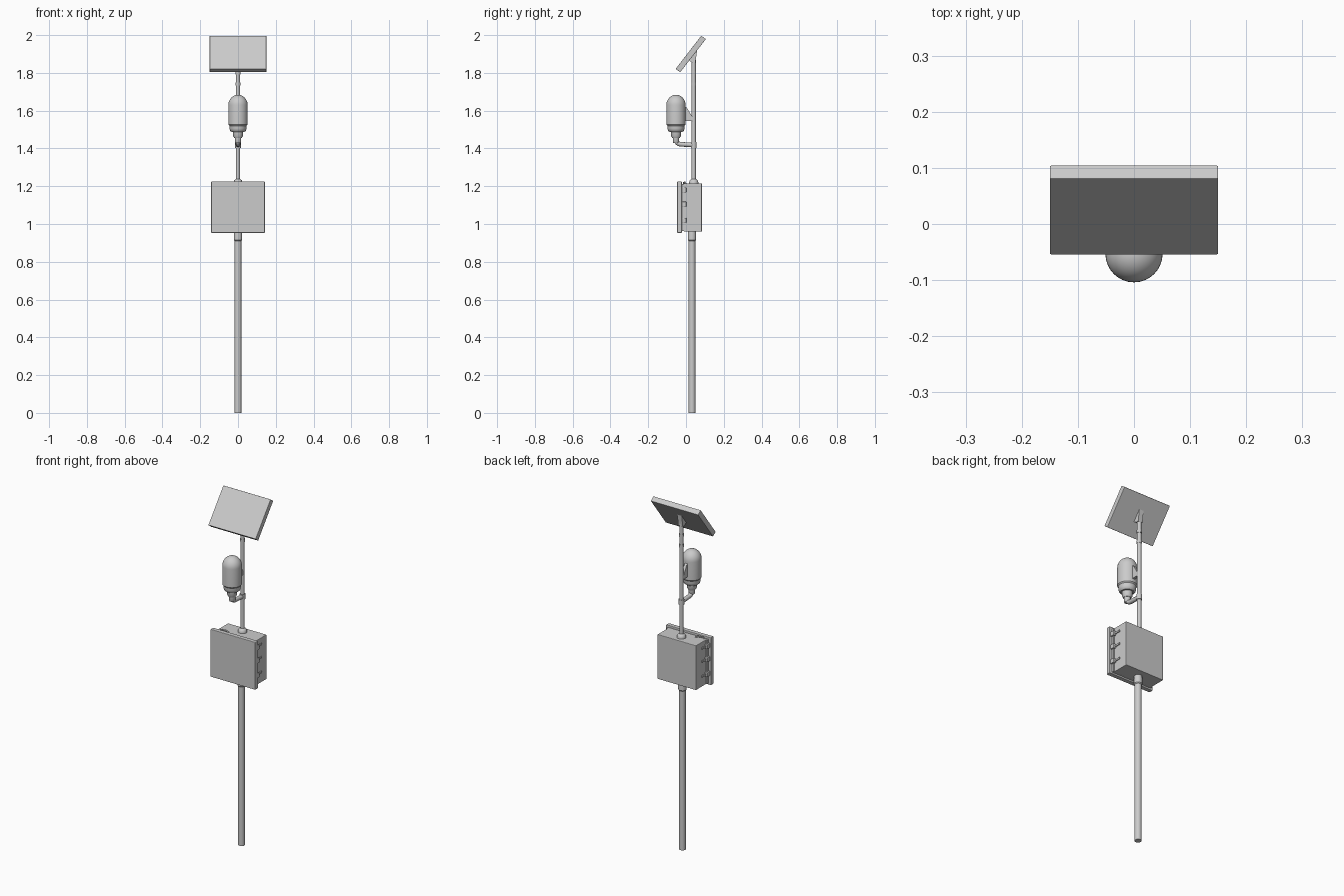
import bpy, bmesh, math
from mathutils import Vector

if "Cube" in bpy.data.objects:
    bpy.data.objects.remove(bpy.data.objects["Cube"])


def smooth(ob, angle=35):
    bpy.ops.object.select_all(action='DESELECT')
    ob.select_set(True)
    bpy.context.view_layer.objects.active = ob
    bpy.ops.object.shade_smooth_by_angle(angle=math.radians(angle))


def box(name, lo, hi, bevel=0.0):
    lo, hi = Vector(lo), Vector(hi)
    bpy.ops.mesh.primitive_cube_add(size=1, location=(lo + hi) / 2)
    ob = bpy.context.object
    ob.name = name
    ob.scale = hi - lo
    bpy.ops.object.transform_apply(location=False, rotation=False, scale=True)
    if bevel:
        mod = ob.modifiers.new("edge", 'BEVEL')
        mod.width, mod.segments = bevel, 2
    return ob


def lathe(name, x, y, profile, sides=32):
    # profile is a list of (radius, z), closed with caps at both ends
    bm = bmesh.new()
    rings = []
    for r, z in profile:
        rings.append([bm.verts.new((x + r * math.cos(2 * math.pi * i / sides),
                                    y + r * math.sin(2 * math.pi * i / sides), z))
                      for i in range(sides)])
    for a, b in zip(rings, rings[1:]):
        for i in range(sides):
            j = (i + 1) % sides
            bm.faces.new((a[i], a[j], b[j], b[i]))
    bm.faces.new(rings[0][::-1])
    bm.faces.new(rings[-1])
    me = bpy.data.meshes.new(name)
    bm.to_mesh(me)
    bm.free()
    ob = bpy.data.objects.new(name, me)
    bpy.context.collection.objects.link(ob)
    smooth(ob)
    return ob


def tube(name, points, radius):
    cu = bpy.data.curves.new(name, 'CURVE')
    cu.dimensions = '3D'
    cu.bevel_depth, cu.bevel_resolution, cu.use_fill_caps = radius, 4, True
    sp = cu.splines.new('POLY')
    sp.points.add(len(points) - 1)
    for p, co in zip(sp.points, points):
        p.co = (*co, 1)
    ob = bpy.data.objects.new(name, cu)
    bpy.context.collection.objects.link(ob)
    bpy.ops.object.select_all(action='DESELECT')
    ob.select_set(True)
    bpy.context.view_layer.objects.active = ob
    bpy.ops.object.convert(target='MESH')
    smooth(bpy.context.object, 50)


# Poles: thick lower post with collar, thin upper mast
lathe("lower_post", 0, 0.032, [(0.018, 0), (0.018, 0.91), (0.022, 0.915),
                               (0.022, 0.945), (0.02, 0.965)], 24)
lathe("upper_mast", 0, 0.041, [(0.011, 1.2), (0.011, 1.893)], 20)
lathe("mast_socket", 0, 0.041, [(0.024, 1.21), (0.024, 1.222), (0.02, 1.232), (0.012, 1.238)])
for i, z in enumerate((1.74, 1.80)):
    lathe(f"mast_clamp_{i}", 0, 0.041, [(0.013, z - 0.008), (0.013, z + 0.008)], 20)

# Equipment cabinet: body, gasket rim and oversized door
box("cabinet_body", (-0.122, -0.012, 0.96), (0.122, 0.084, 1.215), 0.003)
box("cabinet_gasket", (-0.128, -0.026, 0.962), (0.128, -0.008, 1.213))
box("cabinet_door", (-0.142, -0.047, 0.953), (0.142, -0.022, 1.225), 0.003)

# Latches on both cabinet sides
for side, s in (("left", -1), ("right", 1)):
    for i, z in enumerate((1.02, 1.105, 1.18)):
        xs = sorted((s * 0.118, s * 0.137))
        box(f"latch_{side}_{i}", (xs[0], -0.024, z - 0.013), (xs[1], 0.002, z + 0.013), 0.003)
        xs = sorted((s * 0.118, s * 0.127))
        box(f"latch_strap_{side}_{i}", (xs[0], -0.002, z - 0.005), (xs[1], 0.035, z + 0.005))
# Cable loop on the cabinet top
tube("cabinet_top_stay", [(-0.11, -0.012, 1.205), (-0.10, -0.012, 1.22),
                          (-0.07, -0.006, 1.221), (-0.055, 0.0, 1.21)], 0.004)

# Capsule sensor: stepped base, cylinder and round dome
dome = [(0.051 * math.cos(math.radians(a)), 1.63 + 0.054 * math.sin(math.radians(a)))
        for a in range(0, 90, 9)] + [(0.002, 1.684)]
lathe("sensor_capsule", 0, -0.053,
      [(0.035, 1.488), (0.042, 1.494), (0.045, 1.505), (0.046, 1.52), (0.051, 1.526)] + dome)
lathe("sensor_base_ring", 0, -0.053, [(0.02, 1.455), (0.026, 1.466), (0.027, 1.49)])

# Elbow pipe and sleeve carrying the sensor
elbow = [(0, -0.053 + 0.026 * (1 - math.cos(math.radians(a))),
          1.448 - 0.026 * math.sin(math.radians(a))) for a in range(0, 91, 15)]
tube("sensor_arm", [(0, -0.053, 1.47)] + elbow + [(0, 0.041, 1.418)], 0.012)
lathe("sensor_neck", 0, -0.053, [(0.014, 1.428), (0.017, 1.433), (0.017, 1.46)])
lathe("arm_clamp", 0, 0.041, [(0.015, 1.403), (0.015, 1.433)], 20)


def wedge(name, outline, half_width):
    # outline in (y, z), extruded across x
    bm = bmesh.new()
    f = bm.faces.new([bm.verts.new((-half_width, y, z)) for y, z in outline])
    ext = bmesh.ops.extrude_face_region(bm, geom=[f])
    bmesh.ops.translate(bm, vec=(2 * half_width, 0, 0),
                        verts=[v for v in ext['geom'] if isinstance(v, bmesh.types.BMVert)])
    bmesh.ops.recalc_face_normals(bm, faces=bm.faces)
    me = bpy.data.meshes.new(name)
    bm.to_mesh(me)
    bm.free()
    bpy.context.collection.objects.link(bpy.data.objects.new(name, me))


# Brackets: sensor stay and panel mount
wedge("sensor_stay", [(-0.01, 1.545), (-0.01, 1.625), (0.005, 1.615), (0.035, 1.565), (0.035, 1.545)], 0.008)
wedge("panel_mount", [(0.012, 1.868), (0.06, 1.925), (0.054, 1.885), (0.05, 1.855), (0.032, 1.855)], 0.014)

# Tilted solar panel
panel = box("solar_panel", (-0.15, -0.111, -0.015), (0.15, 0.111, 0.015), 0.002)
panel.location = (0, 0.025, 1.9)
panel.rotation_euler = (math.radians(52.3), 0, 0)
